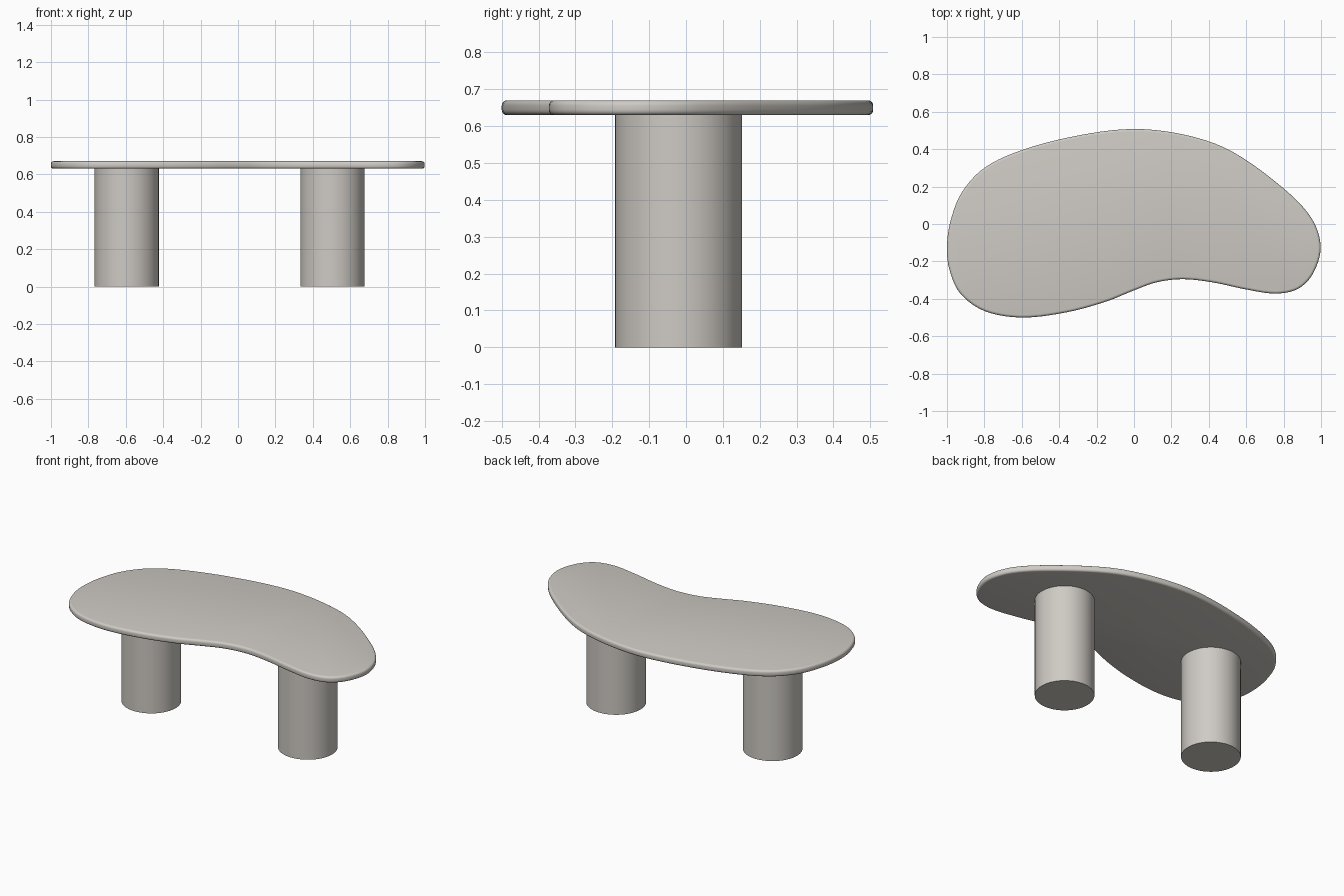
import bpy, bmesh
from mathutils import Vector

if "Cube" in bpy.data.objects:
    bpy.data.objects.remove(bpy.data.objects["Cube"])

stone = bpy.data.materials.new("warm grey stone")
stone.diffuse_color = (0.62, 0.59, 0.55, 1)
stone.use_nodes = True
stone.node_tree.nodes["Principled BSDF"].inputs["Base Color"].default_value = stone.diffuse_color


def finish(bm, name):
    bmesh.ops.recalc_face_normals(bm, faces=bm.faces[:])
    mesh = bpy.data.meshes.new(name)
    bm.to_mesh(mesh)
    bm.free()
    mesh.materials.append(stone)
    ob = bpy.data.objects.new(name, mesh)
    bpy.context.collection.objects.link(ob)
    bpy.ops.object.select_all(action='DESELECT')
    ob.select_set(True)
    bpy.context.view_layer.objects.active = ob
    return ob


def smooth_loop(points, steps):
    # closed Catmull-Rom curve (centripetal-like tangents by chord length)
    p = [Vector(q) for q in points]
    n = len(p)
    out = []
    for i in range(n):
        a, b, c, d = p[i - 1], p[i], p[(i + 1) % n], p[(i + 2) % n]
        h = (c - b).length
        m0 = (c - a) / ((b - a).length + h) * h
        m1 = (d - b) / ((d - c).length + h) * h
        for k in range(steps):
            t = k / steps
            out.append(b * (2*t**3 - 3*t**2 + 1) + m0 * (t**3 - 2*t**2 + t)
                       + c * (3*t**2 - 2*t**3) + m1 * (t**3 - t**2))
    return out


# Kidney-shaped top: outline extruded to a slab with rounded rims
outline = [(0, .508), (.28, .475), (.52, .39), (.80, .19), (.95, .03), (.998, -.12),
           (.96, -.26), (.88, -.345), (.76, -.372), (.60, -.35), (.42, -.312),
           (.26, -.295), (.12, -.312), (0, -.355), (-.15, -.415), (-.36, -.472),
           (-.60, -.50), (-.80, -.465), (-.93, -.37), (-.988, -.24), (-1, -.12),
           (-.98, .02), (-.92, .17), (-.80, .30), (-.60, .395), (-.30, .473)]
bm = bmesh.new()
face = bm.faces.new([bm.verts.new((v.x, v.y, 0.63)) for v in smooth_loop(outline, 5)])
ext = bmesh.ops.extrude_face_region(bm, geom=[face], use_keep_orig=True)
bmesh.ops.translate(bm, vec=(0, 0, 0.04),
                    verts=[g for g in ext["geom"] if isinstance(g, bmesh.types.BMVert)])
top = finish(bm, "table_top")
bevel = top.modifiers.new("rounded rim", 'BEVEL')
bevel.width = 0.014
bevel.segments = 4
bevel.limit_method = 'ANGLE'
bevel.angle_limit = 1.0
bpy.ops.object.modifier_apply(modifier=bevel.name)
bpy.ops.object.shade_smooth_by_angle(angle=0.6)

# Two thick cylindrical legs
for name, x in (("left_leg", -0.595), ("right_leg", 0.505)):
    bm = bmesh.new()
    bmesh.ops.create_cone(bm, cap_ends=True, segments=64, radius1=0.172, radius2=0.172, depth=0.63)
    bmesh.ops.translate(bm, vec=(x, -0.02, 0.315), verts=bm.verts[:])
    finish(bm, name)
    bpy.ops.object.shade_smooth_by_angle(angle=0.6)
